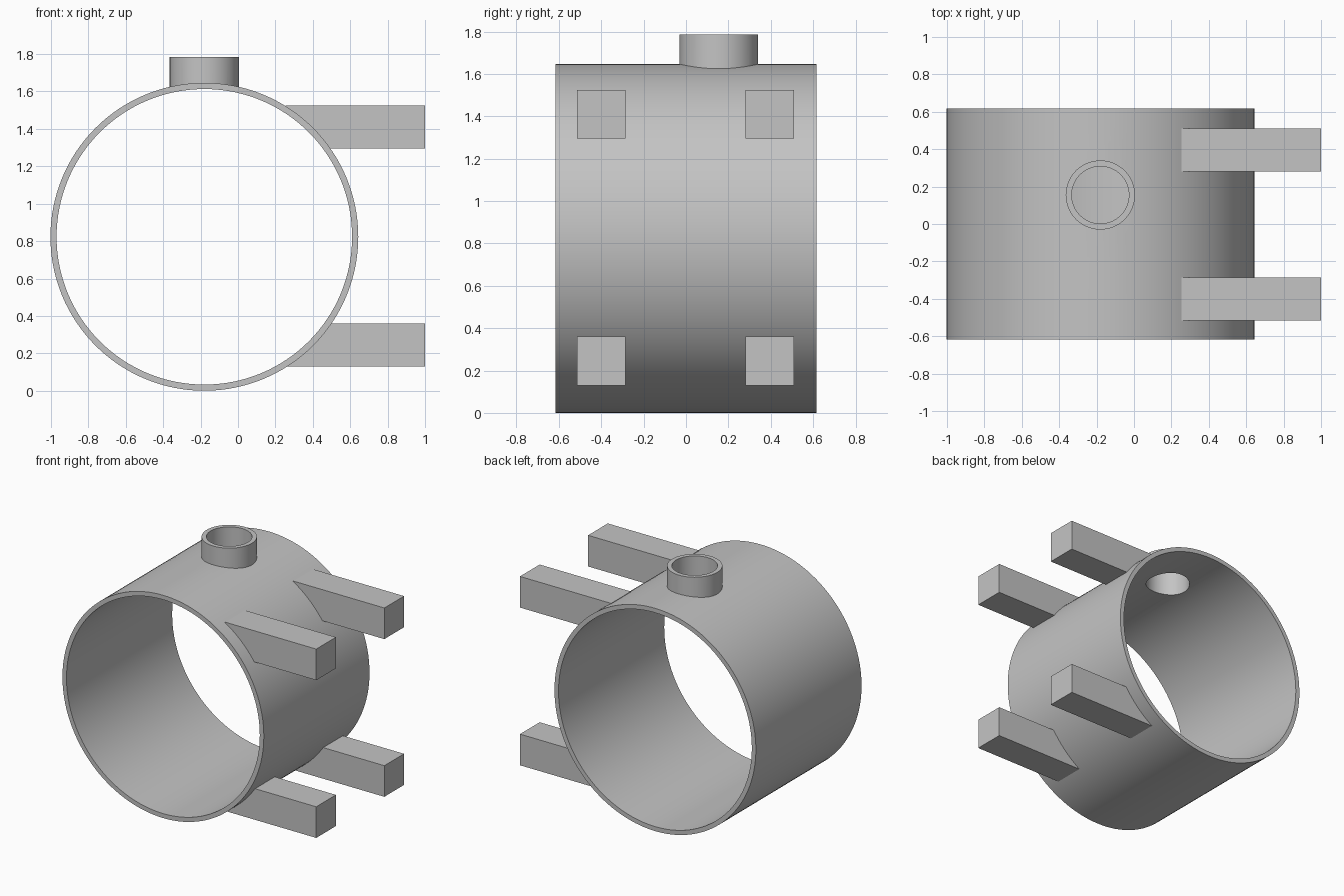
import bpy
from math import pi

if "Cube" in bpy.data.objects:
    bpy.data.objects.remove(bpy.data.objects["Cube"])

CX, CZ = -0.18, 0.823          # axis of the large pipe
R_OUT, R_IN, HALF = 0.823, 0.79, 0.617
NECK_Y, NECK_TOP = 0.155, 1.785

grey = bpy.data.materials.new("plain grey")
grey.use_nodes = True
grey.diffuse_color = (0.55, 0.55, 0.55, 1)
grey.node_tree.nodes["Principled BSDF"].inputs["Base Color"].default_value = (0.55, 0.55, 0.55, 1)


def cylinder(name, radius, depth, location, rotation=(0, 0, 0), sides=128):
    bpy.ops.mesh.primitive_cylinder_add(vertices=sides, radius=radius, depth=depth,
                                        location=location, rotation=rotation)
    obj = bpy.context.object
    obj.name = name
    obj.data.materials.append(grey)
    return obj


def lying_cylinder(name, radius, depth):
    return cylinder(name, radius, depth, (CX, 0, CZ), (pi / 2, 0, 0))


def box(name, low, high):
    bpy.ops.mesh.primitive_cube_add(size=1, location=[(a + b) / 2 for a, b in zip(low, high)])
    obj = bpy.context.object
    obj.name = name
    obj.scale = [b - a for a, b in zip(low, high)]
    bpy.ops.object.transform_apply(location=False, rotation=False)
    obj.data.materials.append(grey)
    return obj


def cut(obj, *cutters):
    bpy.context.view_layer.objects.active = obj
    for cutter in cutters:
        mod = obj.modifiers.new("cut", 'BOOLEAN')
        mod.operation = 'DIFFERENCE'
        mod.solver = 'EXACT'
        mod.object = cutter
        bpy.ops.object.modifier_apply(modifier=mod.name)


def smooth(obj):
    bpy.ops.object.select_all(action='DESELECT')
    obj.select_set(True)
    bpy.context.view_layer.objects.active = obj
    bpy.ops.object.shade_smooth_by_angle(angle=pi / 6)


# Cutters: pipe bore, neck bore, and a mid-wall core that trims attached parts
bore = lying_cylinder("bore_cutter", R_IN, 3)
core = lying_cylinder("core_cutter", (R_OUT + R_IN) / 2, 3)
neck_bore = cylinder("neck_bore_cutter", 0.153, 1.0, (CX, NECK_Y, 1.7), sides=64)

# Large open pipe with a hole under the neck
pipe = lying_cylinder("pipe_shell", R_OUT, 2 * HALF)
cut(pipe, bore, neck_bore)
smooth(pipe)

# Short neck on top
neck = cylinder("top_neck", 0.185, 0.4, (CX, NECK_Y, NECK_TOP - 0.2), sides=64)
cut(neck, core, neck_bore)
smooth(neck)

# Four square mounting bars, trimmed to the pipe wall
W = 0.23
for level, z in (("lower", 0.13), ("upper", 1.295)):
    for end, y in (("front", -0.515), ("back", 0.28)):
        bar = box(f"{level}_{end}_bar", (0.2, y, z), (1.0, y + W, z + W))
        # Start each bar just outside the core so only the outer side remains
        cut(bar, core)
        # Drop any sliver left on the far side of the wall
        far = box("sliver_cutter", (-0.5, -1, -1), (0.255, 1, 3))
        cut(bar, far)
        bpy.data.objects.remove(far)

for cutter in (bore, core, neck_bore):
    bpy.data.objects.remove(cutter)
